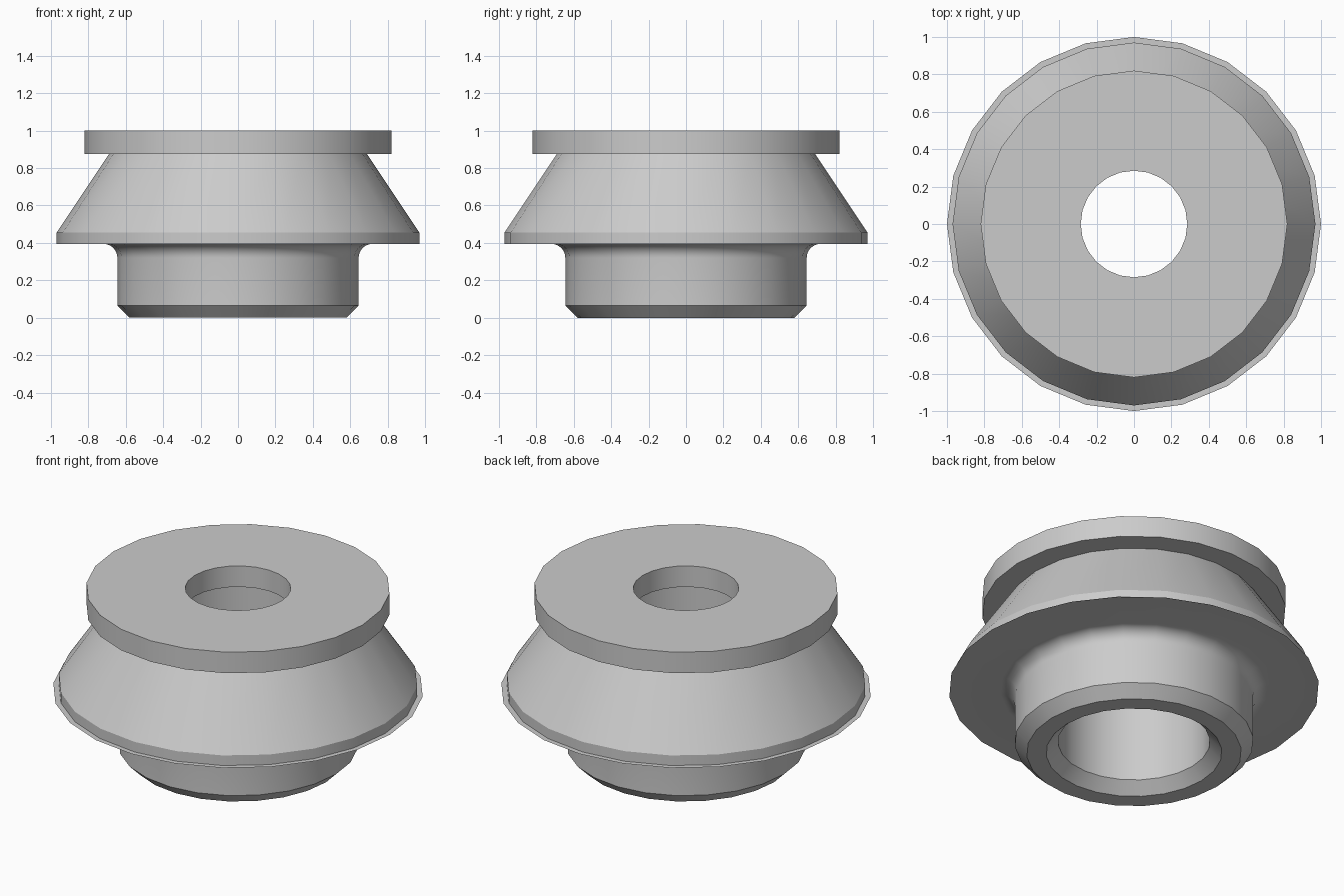
import bpy
import bmesh
import math

SIDES = 24

cube = bpy.data.objects.get("Cube")
if cube:
    bpy.data.objects.remove(cube, do_unlink=True)

# One plain grey for every part
grey = bpy.data.materials.new("plain_grey")
grey.use_nodes = True
colour = (0.6, 0.6, 0.6, 1.0)
grey.diffuse_color = colour
grey.node_tree.nodes["Principled BSDF"].inputs["Base Color"].default_value = colour


def lathe(name, profile):
    """Turn a (radius, height) profile, solid on its left, around the z axis."""
    bm = bmesh.new()
    rings = []
    for r, z in profile:
        angles = [math.tau * k / SIDES for k in range(SIDES)]
        rings.append([bm.verts.new((r * math.cos(a), r * math.sin(a), z)) for a in angles])
    for low, high in zip(rings, rings[1:]):
        for k in range(SIDES):
            n = (k + 1) % SIDES
            bm.faces.new((low[k], low[n], high[n], high[k]))
    mesh = bpy.data.meshes.new(name)
    bm.to_mesh(mesh)
    bm.free()
    mesh.materials.append(grey)
    obj = bpy.data.objects.new(name, mesh)
    bpy.context.collection.objects.link(obj)
    bpy.ops.object.select_all(action="DESELECT")
    obj.select_set(True)
    bpy.context.view_layer.objects.active = obj
    bpy.ops.object.shade_smooth_by_angle(angle=math.radians(30))
    return obj


PLATE_Z, FLANGE_Z = 0.875, 0.395
NECK, BORE, HUB = 0.69, 0.41, 0.645
CHAMFER, FILLET = 0.065, 0.075

# Top plate with its narrow centre hole
lathe("top_plate", [(NECK, PLATE_Z), (0.82, PLATE_Z), (0.82, 1.0),
                    (0.285, 1.0), (0.285, PLATE_Z), (BORE, PLATE_Z)])

# Tapered body with a short upright rim
lathe("tapered_body", [(0.97, FLANGE_Z), (0.97, 0.455), (NECK, PLATE_Z)])

# Hub: bore, chamfered foot, rounded shoulder and thin flange
shoulder = []
for i in range(9):
    a = math.pi / 2 * i / 8
    shoulder.append((HUB + FILLET * (1 - math.cos(a)),
                     FLANGE_Z - FILLET * (1 - math.sin(a))))
lathe("hub_and_flange", [(BORE, PLATE_Z), (BORE, CHAMFER), (BORE + CHAMFER, 0),
                         (HUB - CHAMFER, 0), (HUB, CHAMFER)] + shoulder + [(1.0, FLANGE_Z)])
